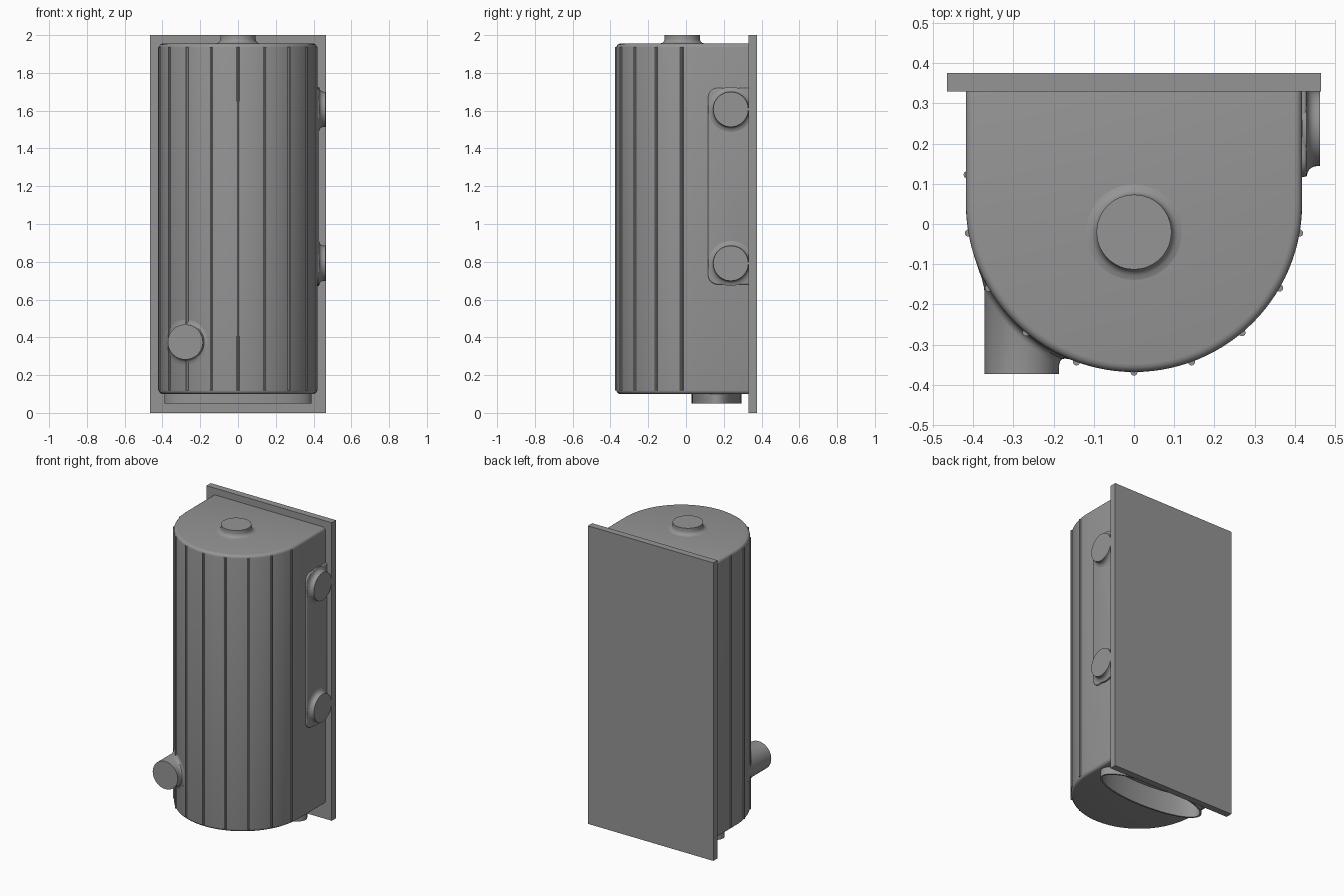
import bpy, bmesh, math
from mathutils import Vector

if "Cube" in bpy.data.objects:
    bpy.data.objects.remove(bpy.data.objects["Cube"])

grey = bpy.data.materials.new("plain_grey")
grey.diffuse_color = (0.3, 0.3, 0.3, 1)
grey.use_nodes = True
grey.node_tree.nodes["Principled BSDF"].inputs["Base Color"].default_value = grey.diffuse_color


def smooth(ob):
    bpy.ops.object.select_all(action='DESELECT')
    ob.select_set(True)
    bpy.context.view_layer.objects.active = ob
    bpy.ops.object.shade_smooth_by_angle(angle=math.radians(35))


def skin(name, rings, bevel=0.0, closed=False):
    """Bridge a list of equal point rings; cap the ends or close the loop."""
    bm = bmesh.new()
    loops = [[bm.verts.new(p) for p in ring] for ring in rings]
    n = len(loops[0])
    pairs = list(zip(loops, loops[1:]))
    if closed:
        pairs.append((loops[-1], loops[0]))
    for a, b in pairs:
        for i in range(n):
            j = (i + 1) % n
            bm.faces.new((a[i], a[j], b[j], b[i]))
    if not closed:
        bm.faces.new(loops[0][::-1])
        bm.faces.new(loops[-1])
    bmesh.ops.recalc_face_normals(bm, faces=bm.faces)
    if bevel:
        edges = [e for e in bm.edges if e.calc_face_angle(0) > math.radians(45)]
        bmesh.ops.bevel(bm, geom=edges, offset=bevel, segments=4,
                        profile=0.5, affect='EDGES')
    me = bpy.data.meshes.new(name)
    bm.to_mesh(me)
    bm.free()
    me.materials.append(grey)
    ob = bpy.data.objects.new(name, me)
    bpy.context.collection.objects.link(ob)
    smooth(ob)
    return ob


def oval(a, b, n=48):
    return [(a * math.cos(2 * math.pi * i / n), b * math.sin(2 * math.pi * i / n))
            for i in range(n)]


def arc(cx, cy, r, a0, a1, n):
    return [(cx + r * math.cos(math.radians(a0 + (a1 - a0) * i / n)),
             cy + r * math.sin(math.radians(a0 + (a1 - a0) * i / n)))
            for i in range(n + 1)]


# Wall plate
rect = [(-0.465, 0.33), (0.465, 0.33), (0.465, 0.375), (-0.465, 0.375)]
skin("back_plate", [[(x, y, z) for x, y in rect] for z in (0, 2)])

# D-shaped tank body with rounded top and bottom edges
R, CY = 0.418, 0.05
outline = [(-R, 0.36)] + arc(0, CY, R, 180, 360, 56) + [(R, 0.36)]
body = skin("tank_body", [[(x, y, z) for x, y in outline] for z in (0.10, 1.955)],
            bevel=0.02)

# Oval opening sunk into the underside
OY = 0.1625
inner, outer = oval(0.378, 0.1205), oval(0.39, 0.1325)
cutter = skin("opening_cutter",
              [[(x, y + OY, z) for x, y in inner] for z in (0.0, 0.2)])
cutter.hide_render = True
cut = body.modifiers.new("opening", 'BOOLEAN')
cut.operation = 'DIFFERENCE'
cut.solver = 'EXACT'
cut.object = cutter
bpy.context.view_layer.objects.active = body
bpy.ops.object.modifier_apply(modifier=cut.name)
bpy.data.objects.remove(cutter)
smooth(body)

# Thin collar around the opening
skin("bottom_collar",
     [[(x, y + OY, z) for x, y in pts]
      for pts, z in ((outer, 0.11), (outer, 0.05), (inner, 0.05), (inner, 0.11))],
     closed=True)

# Slim ribs around the curved front
for k, deg in enumerate((-100, -80, -60, -40, -20, 0, 20, 40, 60, 80)):
    a = math.radians(deg)
    rx, ry = R * math.sin(a), CY - R * math.cos(a)
    if deg == -100:
        rx = -R + 0.003
    skin(f"rib_{k}", [[(rx + x, ry + y, z) for x, y in oval(0.009, 0.009, 10)]
                      for z in (0.118, 1.938)])

# Raised side pad, rounded at its front corners
pad = ([(0.36, 1.72)] + arc(0.167, 1.67, 0.05, 90, 180, 10)
       + arc(0.167, 0.73, 0.05, 180, 270, 10) + [(0.36, 0.68)])
skin("side_pad", [[(x, y, z) for y, z in pad] for x in (0.39, 0.429)], bevel=0.007)

# Short flared ports: (radius, fraction of fillet height)
PR = 0.093
FLARE = [(0.026, 0.0), (0.015, 0.003), (0.007, 0.008), (0.002, 0.016), (0.0, 0.025)]


def port(name, base, tip, place):
    rings = [(PR + FLARE[0][0], base - 0.01)]
    rings += [(PR + d, base + h) for d, h in FLARE] + [(PR, tip)]
    skin(name, [[place(u, v, h) for u, v in oval(r, r)] for r, h in rings])


port("top_port", 1.955, 2.0, lambda u, v, h: (u, v - 0.02, h))
for label, z in (("upper", 1.607), ("lower", 0.792)):
    port(label + "_side_port", 0.429, 0.463,
         lambda u, v, h, z=z: (h, u + 0.237, v + z))

# Front pipe, its flared root following the curved tank wall
PX, PZ = -0.279, 0.375


def wall(x):
    return CY - math.sqrt(max(R * R - x * x, 0))


rings = [[(PX + u, 0.0, PZ + v) for u, v in oval(PR, PR)]]
for d, h in FLARE:
    rings.append([(PX + u, wall(PX + u) - h, PZ + v) for u, v in oval(PR + d, PR + d)])
rings.append([(PX + u, -0.373, PZ + v) for u, v in oval(PR, PR)])
skin("front_pipe", rings)
